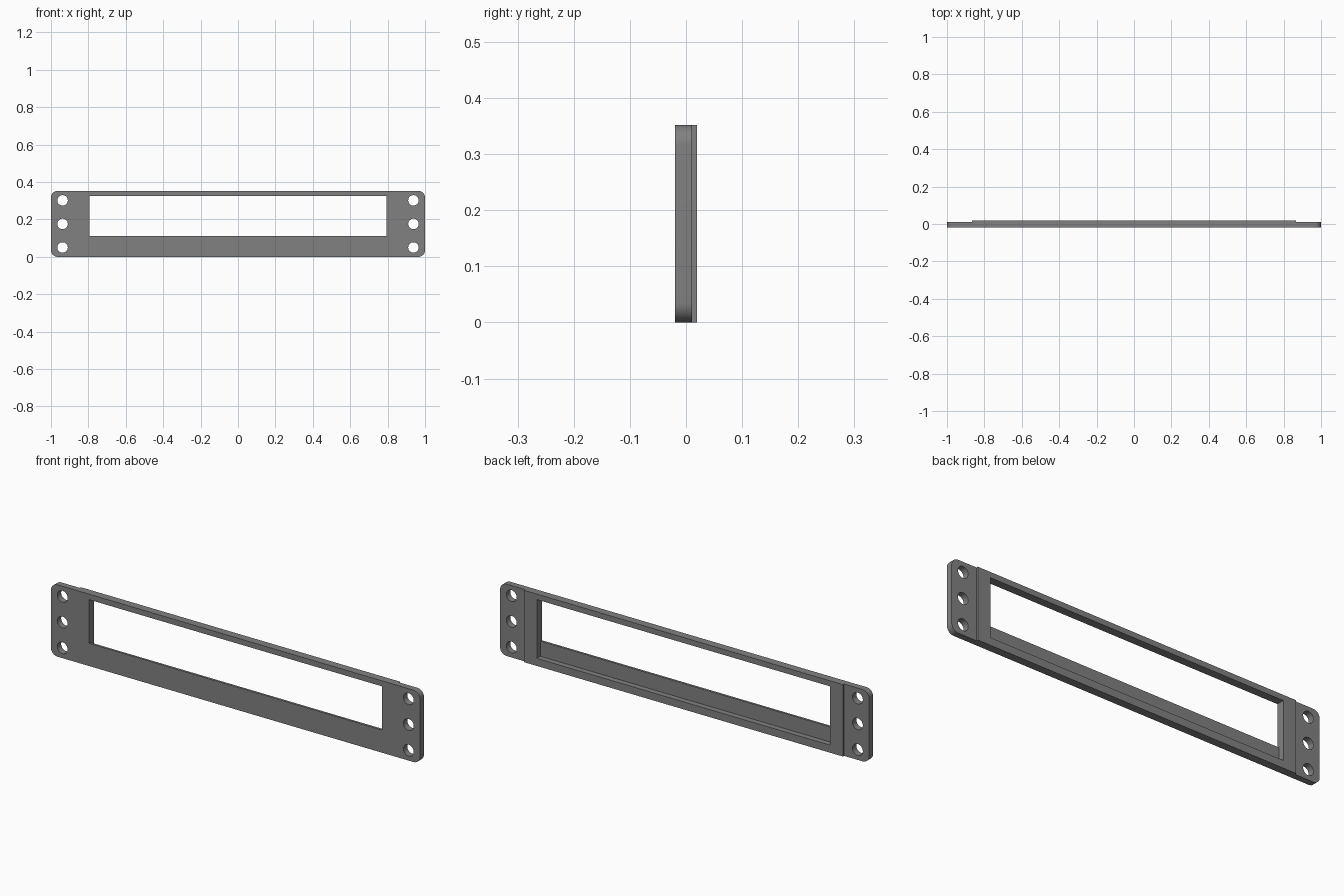
import bpy, bmesh, math
from mathutils import Vector

if "Cube" in bpy.data.objects:
    bpy.data.objects.remove(bpy.data.objects["Cube"])

H = 0.352                      # panel height
FRONT, STEP, BACK = -0.0195, 0.011, 0.0195

grey = bpy.data.materials.new("mid grey")
grey.diffuse_color = (0.22, 0.22, 0.22, 1)
grey.use_nodes = True
grey.node_tree.nodes["Principled BSDF"].inputs["Base Color"].default_value = grey.diffuse_color


def prism(name, points, direction):
    """Extrude a flat outline of 3D points along a direction."""
    bm = bmesh.new()
    face = bm.faces.new([bm.verts.new(p) for p in points])
    moved = bmesh.ops.extrude_face_region(bm, geom=[face])["geom"]
    verts = [g for g in moved if isinstance(g, bmesh.types.BMVert)]
    bmesh.ops.translate(bm, verts=verts, vec=Vector(direction))
    bmesh.ops.recalc_face_normals(bm, faces=bm.faces)
    mesh = bpy.data.meshes.new(name)
    bm.to_mesh(mesh)
    bm.free()
    ob = bpy.data.objects.new(name, mesh)
    bpy.context.collection.objects.link(ob)
    return ob


def arc(cx, cz, r, start, sweep, n, y):
    """Points on an arc in the xz plane (angles in degrees)."""
    angles = [math.radians(start + sweep * i / n) for i in range(n + 1)]
    return [(cx + r * math.cos(a), y, cz + r * math.sin(a)) for a in angles]


# Panel: rounded rectangle at full depth
R = 0.035
outline = []
for cx, cz, start in ((1 - R, H - R, 0), (R - 1, H - R, 90),
                      (R - 1, R, 180), (1 - R, R, 270)):
    outline += arc(cx, cz, R, start, 90, 10, FRONT)
panel = prism("front_panel", outline, (0, BACK - FRONT, 0))
panel.data.materials.append(grey)

cutters = []

# Window with a deeper, taller recess behind it (stepped section along x)
W = 0.795
section = [(-0.1, 0.111), (-0.008, 0.111), (-0.008, 0.037),
           (0.1, 0.037), (0.1, 0.325), (-0.1, 0.325)]
cutters.append(prism("window_cutter", [(-W, y, z) for y, z in section], (2 * W, 0, 0)))

for side in (-1, 1):
    # Thinner mounting ears on both ends
    ear = [(side * 0.865, STEP, -0.1), (side * 1.1, STEP, -0.1),
           (side * 1.1, STEP, 0.5), (side * 0.865, STEP, 0.5)]
    cutters.append(prism("ear_cutter", ear, (0, 0.1, 0)))
    # Three screw holes per ear
    for dz in (-0.126, 0, 0.126):
        ring = arc(side * 0.938, H / 2 + dz, 0.028, 0, 360, 32, -0.1)[:-1]
        cutters.append(prism("hole_cutter", ring, (0, 0.2, 0)))

for cutter in cutters:
    cutter.hide_render = True
    mod = panel.modifiers.new(cutter.name, 'BOOLEAN')
    mod.operation = 'DIFFERENCE'
    mod.solver = 'EXACT'
    mod.object = cutter

# Bake the cuts and drop the cutters
bpy.context.view_layer.update()
graph = bpy.context.evaluated_depsgraph_get()
baked = bpy.data.meshes.new_from_object(panel.evaluated_get(graph))
panel.modifiers.clear()
panel.data = baked
baked.materials.clear()
baked.materials.append(grey)
for poly in baked.polygons:
    poly.material_index = 0
for cutter in cutters:
    bpy.data.objects.remove(cutter, do_unlink=True)

# Smooth corners and holes, keep the edges sharp
bpy.context.view_layer.objects.active = panel
panel.select_set(True)
bpy.ops.object.shade_smooth_by_angle(angle=math.radians(30))
